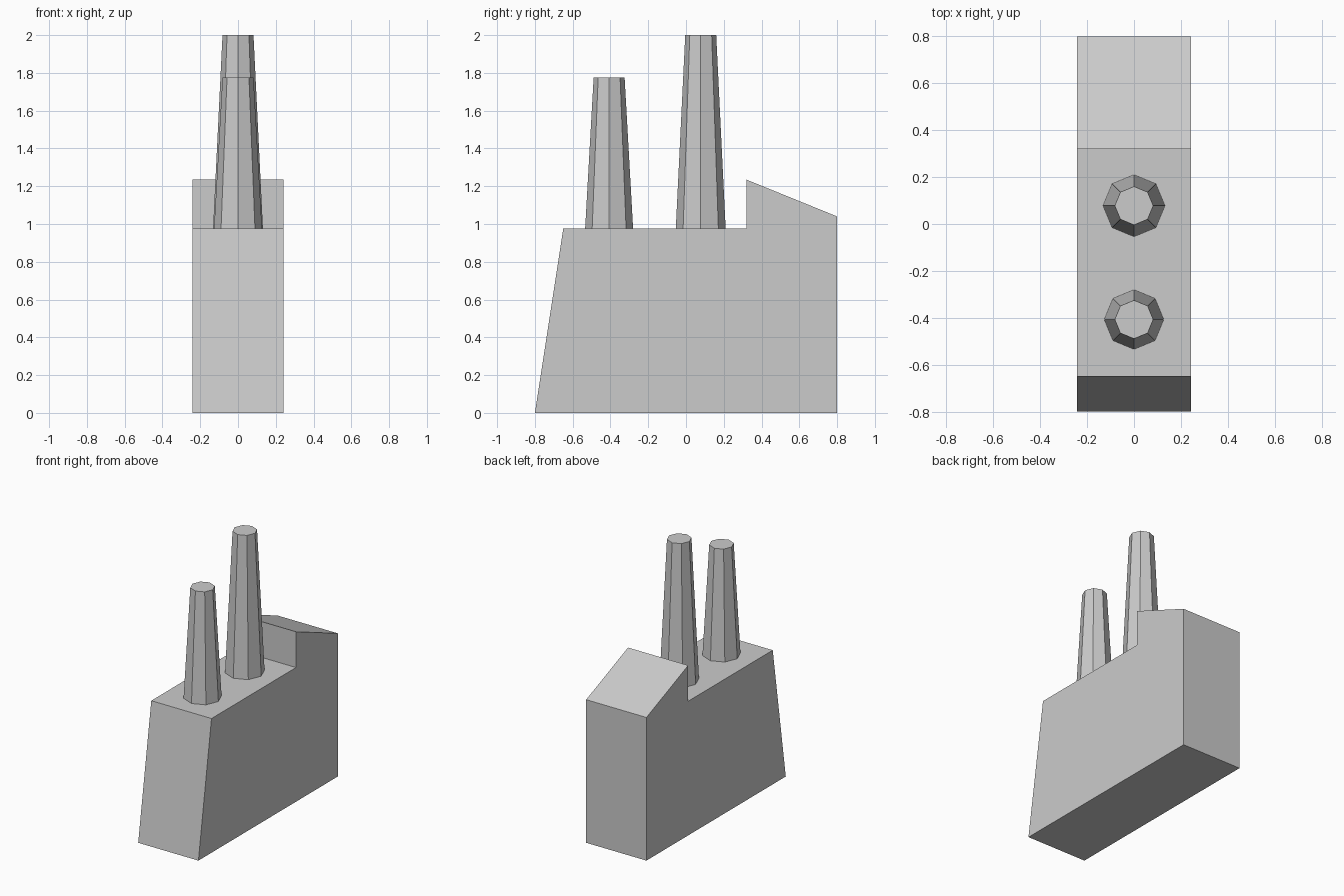
import bpy, bmesh
from mathutils import Matrix

if "Cube" in bpy.data.objects:
    bpy.data.objects.remove(bpy.data.objects["Cube"])

ROOF_Z = 0.975


def finish(name, bm):
    bmesh.ops.recalc_face_normals(bm, faces=bm.faces)
    mesh = bpy.data.meshes.new(name)
    bm.to_mesh(mesh)
    bm.free()
    obj = bpy.data.objects.new(name, mesh)
    bpy.context.collection.objects.link(obj)
    return obj


def extruded_profile(name, profile, half_width):
    """Extrude a (y, z) side profile across x."""
    bm = bmesh.new()
    face = bm.faces.new([bm.verts.new((-half_width, y, z)) for y, z in profile])
    geom = bmesh.ops.extrude_face_region(bm, geom=[face])["geom"]
    moved = [v for v in geom if isinstance(v, bmesh.types.BMVert)]
    bmesh.ops.translate(bm, verts=moved, vec=(2 * half_width, 0, 0))
    # extruding may drop the starting face; close the near side if so
    open_edges = [e for e in bm.edges if e.is_boundary]
    if open_edges:
        bmesh.ops.holes_fill(bm, edges=open_edges)
    return finish(name, bm)


def chimney(name, y, r_base, r_top, top_z):
    """Tapered eight-sided stack standing on the roof."""
    bm = bmesh.new()
    bmesh.ops.create_cone(
        bm, cap_ends=True, segments=8, radius1=r_base, radius2=r_top,
        depth=top_z - ROOF_Z,
        matrix=Matrix.Translation((0, y, (top_z + ROOF_Z) / 2)))
    return finish(name, bm)


# Building: sloped front wall, flat roof, raised slanted rear section
extruded_profile("building", [
    (-0.80, 0), (0.80, 0), (0.80, 1.04), (0.32, 1.235),
    (0.32, ROOF_Z), (-0.65, ROOF_Z)], 0.242)

# Chimneys
chimney("front_chimney", -0.407, 0.127, 0.082, 1.775)
chimney("rear_chimney", 0.078, 0.132, 0.082, 2.0)
